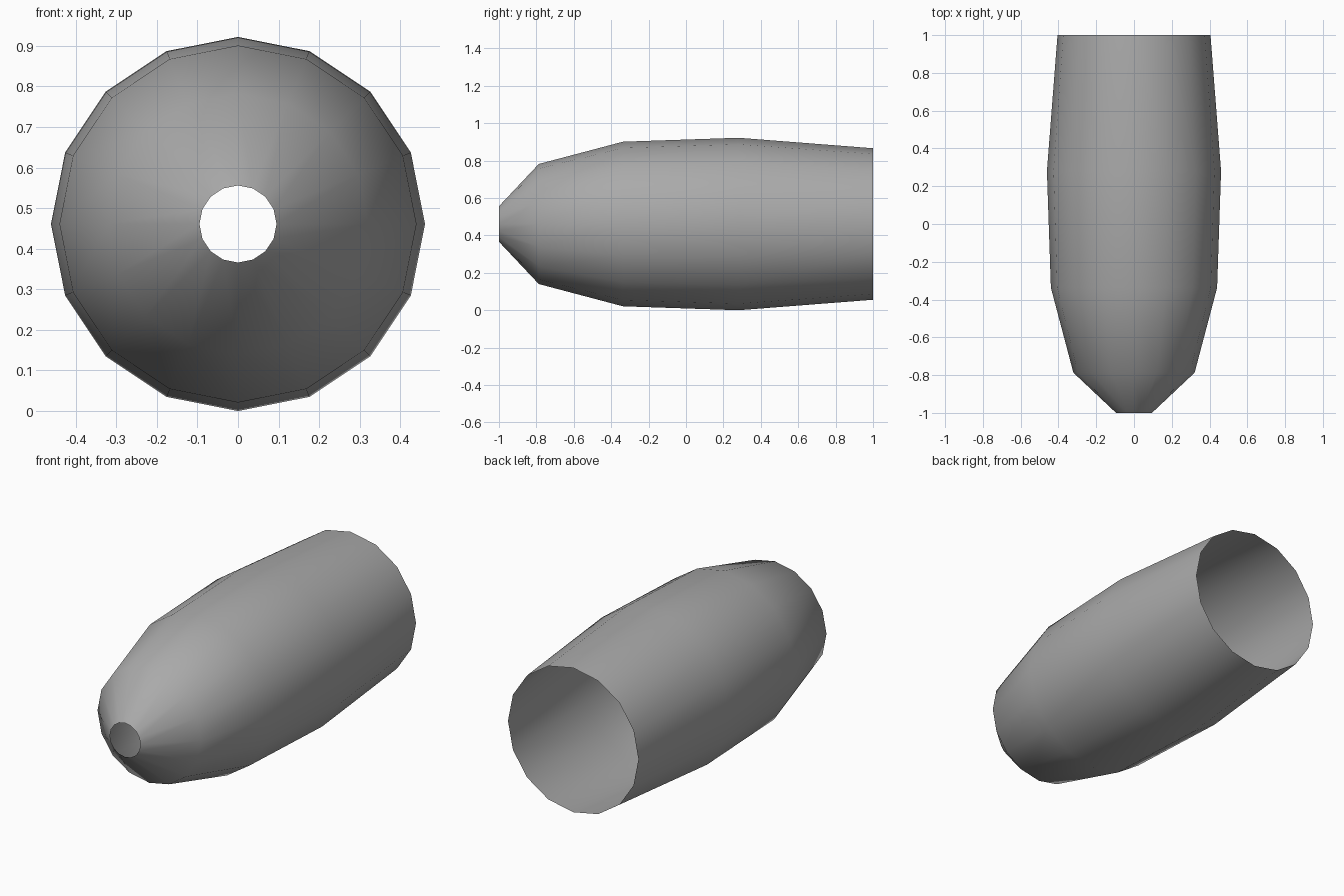
import bpy
import bmesh
from math import sin, cos, tau

# Remove the default cube
cube = bpy.data.objects.get("Cube")
if cube:
    bpy.data.objects.remove(cube, do_unlink=True)

SIDES = 16
AXIS_Z = 0.461
# Lengthwise position and radius of each ring, from nose to open tail
PROFILE = [(-1.0, 0.095), (-0.787, 0.321), (-0.337, 0.44), (0.28, 0.461), (1.0, 0.405)]

# Grey shell colour
grey = bpy.data.materials.new("grey")
grey.use_nodes = True
colour = (0.4, 0.4, 0.4, 1.0)
grey.diffuse_color = colour
grey.node_tree.nodes["Principled BSDF"].inputs["Base Color"].default_value = colour

# Open tapered shell: rings bridged along the y axis, both ends left open
bm = bmesh.new()
rings = []
for y, radius in PROFILE:
    angles = [tau * i / SIDES for i in range(SIDES)]
    rings.append([bm.verts.new((radius * cos(a), y, AXIS_Z + radius * sin(a))) for a in angles])
for front, back in zip(rings, rings[1:]):
    for i in range(SIDES):
        j = (i + 1) % SIDES
        face = bm.faces.new((front[i], front[j], back[j], back[i]))
        face.smooth = True

# Make every face point away from the axis
bm.normal_update()
for face in bm.faces:
    centre = face.calc_center_median()
    if face.normal.x * centre.x + face.normal.z * (centre.z - AXIS_Z) < 0:
        face.normal_flip()

mesh = bpy.data.meshes.new("tapered_shell")
bm.to_mesh(mesh)
bm.free()
mesh.materials.append(grey)
shell = bpy.data.objects.new("tapered_shell", mesh)
bpy.context.collection.objects.link(shell)
